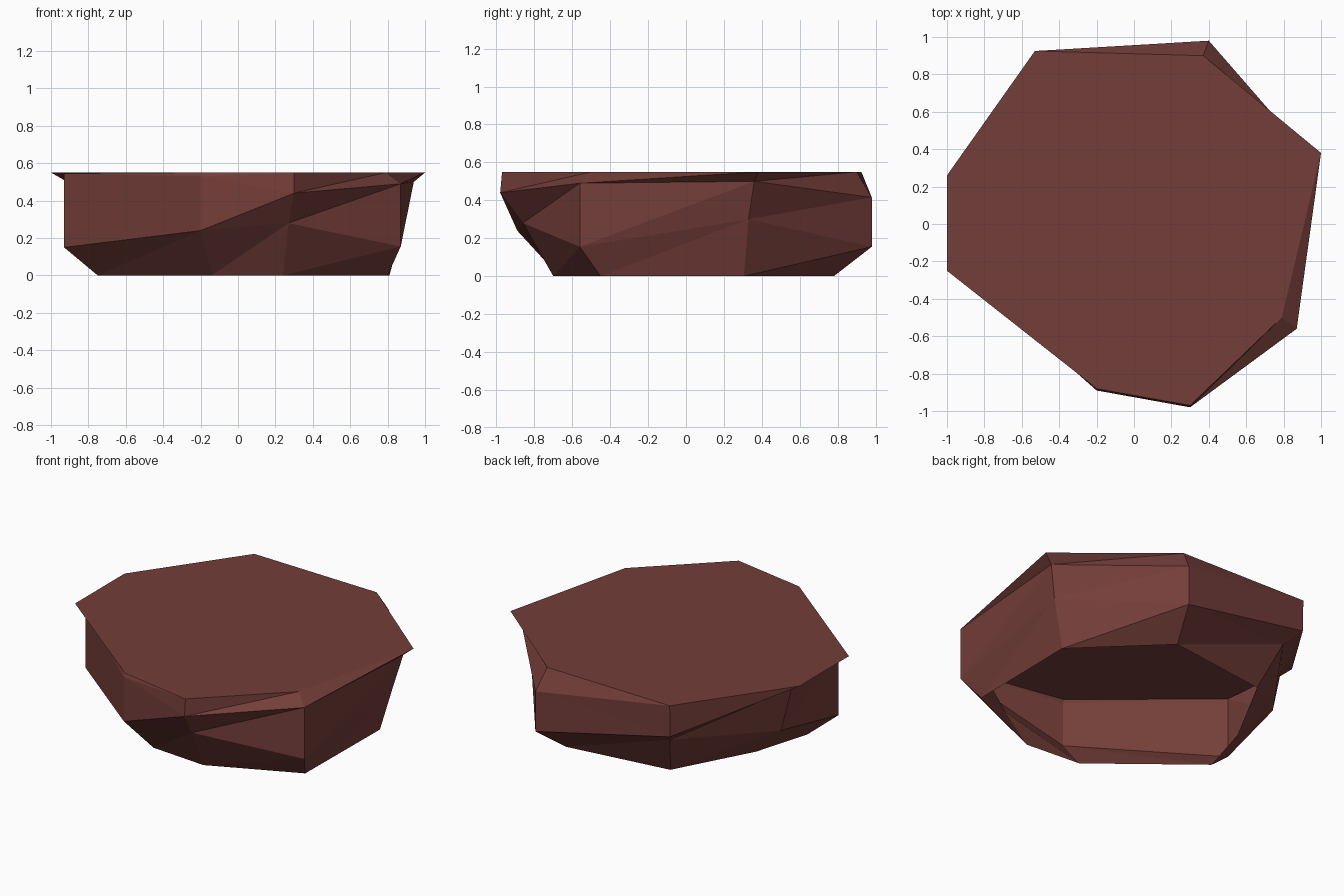
import bpy
import bmesh

if "Cube" in bpy.data.objects:
    bpy.data.objects.remove(bpy.data.objects["Cube"])

# One flat reddish-brown stone colour
stone = bpy.data.materials.new("red_brown_stone")
stone.diffuse_color = (0.175, 0.048, 0.041, 1)
stone.use_nodes = True
stone.node_tree.nodes["Principled BSDF"].inputs["Base Color"].default_value = stone.diffuse_color

# Four irregular eight-sided rings, counter-clockwise from the left-front corner
foot = [(-.75, -.18, 0), (-.14, -.67, 0), (.24, -.70, 0), (.80, -.45, 0),
        (.81, .305, 0), (.32, .78, 0), (-.37, .69, 0), (-.64, .19, 0)]
belly = [(-.93, -.245, .15), (-.20, -.89, .24), (.27, -.86, .28), (.87, -.56, .155),
         (.89, .33, .30), (.40, .98, .155), (-.46, .82, .27), (-.86, .25, .22)]
shoulder = [(-.93, -.245, .545), (-.20, -.89, .53), (.30, -.98, .44), (.87, -.56, .49),
            (.94, .36, .50), (.40, .98, .415), (-.53, .92, .345), (-.93, .24, .51)]
rim = [(-1, -.25), (-.20, -.88), (.30, -.97), (.79, -.50),
       (1, .38), (.37, .90), (-.53, .925), (-1, .26)]

bm = bmesh.new()
rings = [[bm.verts.new(p) for p in ring] for ring in (foot, belly, shoulder)]
rings.append([bm.verts.new((x, y, .55)) for x, y in rim])

# Faceted sides: every band is split along the same rising diagonal
for low, high in zip(rings, rings[1:]):
    for i in range(8):
        j = (i + 1) % 8
        bm.faces.new((low[i], low[j], high[j]))
        bm.faces.new((low[i], high[j], high[i]))

# Flat top; the underside stays open
bm.faces.new(rings[-1])

mesh = bpy.data.meshes.new("rock_slab")
bm.to_mesh(mesh)
bm.free()
mesh.materials.append(stone)
rock = bpy.data.objects.new("rock_slab", mesh)
bpy.context.collection.objects.link(rock)
